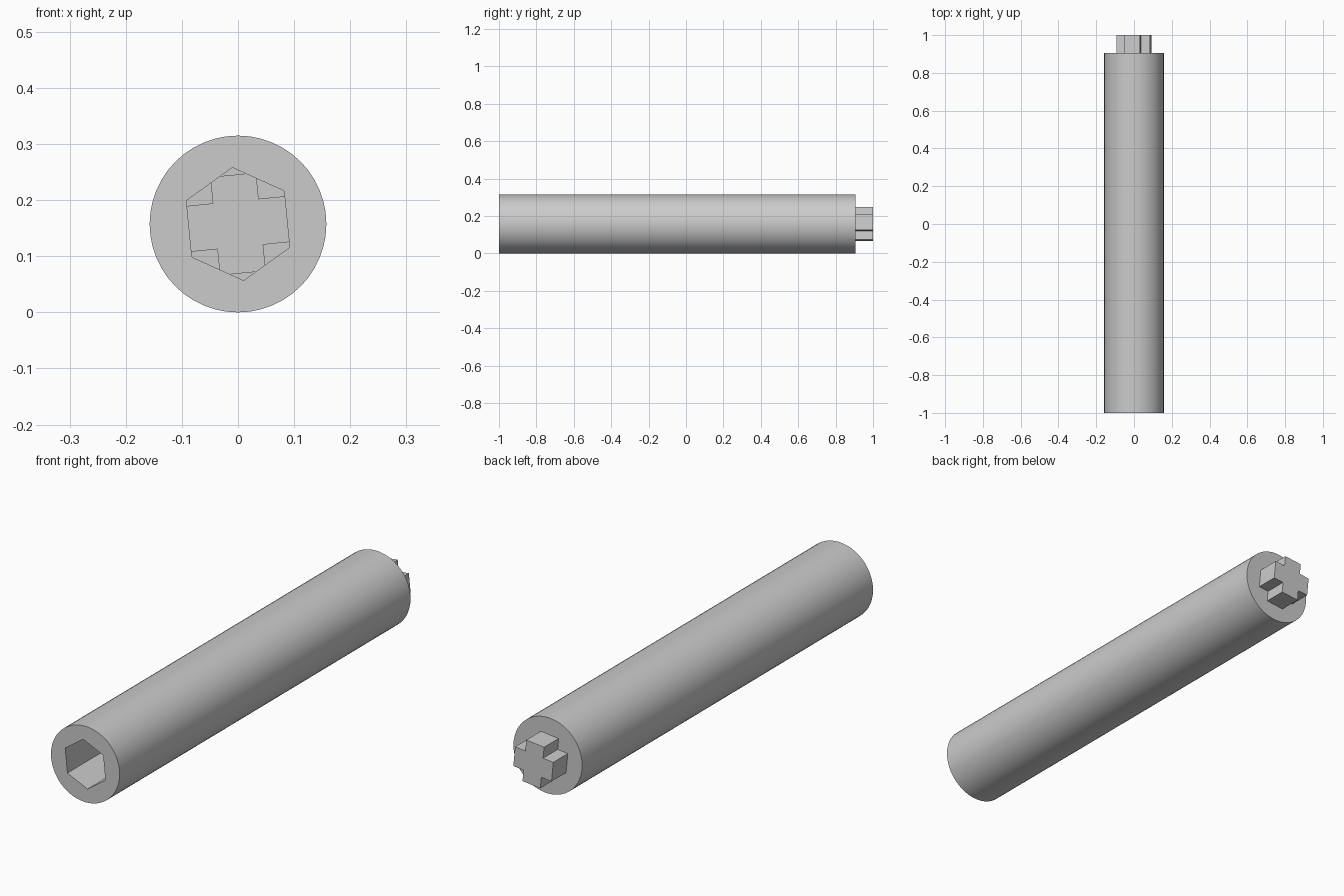
import bpy
import bmesh
from math import sin, cos, pi, radians

cube = bpy.data.objects.get("Cube")
if cube:
    bpy.data.objects.remove(cube, do_unlink=True)

RADIUS = 0.1575
TWIST = radians(5.7)

grey = bpy.data.materials.new("plain grey")
grey.use_nodes = True
colour = (0.6, 0.6, 0.6, 1)
grey.diffuse_color = colour
grey.node_tree.nodes["Principled BSDF"].inputs["Base Color"].default_value = colour


def ring(sides, radius, start=0.0):
    """Regular polygon as (x, z) points about the axis."""
    return [(radius * cos(start + 2 * pi * i / sides),
             radius * sin(start + 2 * pi * i / sides)) for i in range(sides)]


def turn(points, angle):
    return [(x * cos(angle) - z * sin(angle),
             x * sin(angle) + z * cos(angle)) for x, z in points]


def prism(name, points, y0, y1):
    """Extrude an (x, z) outline along y."""
    bm = bmesh.new()
    face = bm.faces.new([bm.verts.new((x, y0, z + RADIUS)) for x, z in points])
    new = bmesh.ops.extrude_face_region(bm, geom=[face])["geom"]
    verts = [g for g in new if isinstance(g, bmesh.types.BMVert)]
    bmesh.ops.translate(bm, verts=verts, vec=(0, y1 - y0, 0))
    bmesh.ops.recalc_face_normals(bm, faces=bm.faces)
    mesh = bpy.data.meshes.new(name)
    bm.to_mesh(mesh)
    bm.free()
    mesh.materials.append(grey)
    obj = bpy.data.objects.new(name, mesh)
    bpy.context.collection.objects.link(obj)
    return obj


def activate(obj):
    bpy.ops.object.select_all(action='DESELECT')
    obj.select_set(True)
    bpy.context.view_layer.objects.active = obj


# Round shaft with a deep hexagonal bore
shaft = prism("shaft", ring(48, RADIUS), -1.0, 0.905)
bore = prism("bore_cutter", turn(ring(6, 0.101, pi / 2), TWIST), -1.1, 0.9)
bore.hide_render = True
cut = shaft.modifiers.new("hex bore", 'BOOLEAN')
cut.operation = 'DIFFERENCE'
cut.solver = 'EXACT'
cut.object = bore
activate(shaft)
bpy.ops.object.modifier_apply(modifier=cut.name)
bpy.data.objects.remove(bore, do_unlink=True)
bpy.ops.object.shade_smooth_by_angle(angle=radians(30))

# Cross-shaped drive key, its root showing at the end of the bore
ARM, HALF = 0.088, 0.041
arm = [(ARM, -HALF), (ARM, HALF), (HALF, HALF)]
outline = [p for i in range(4) for p in turn(arm, i * pi / 2 + TWIST)]
prism("cross_key", outline, 0.89, 1.0)
